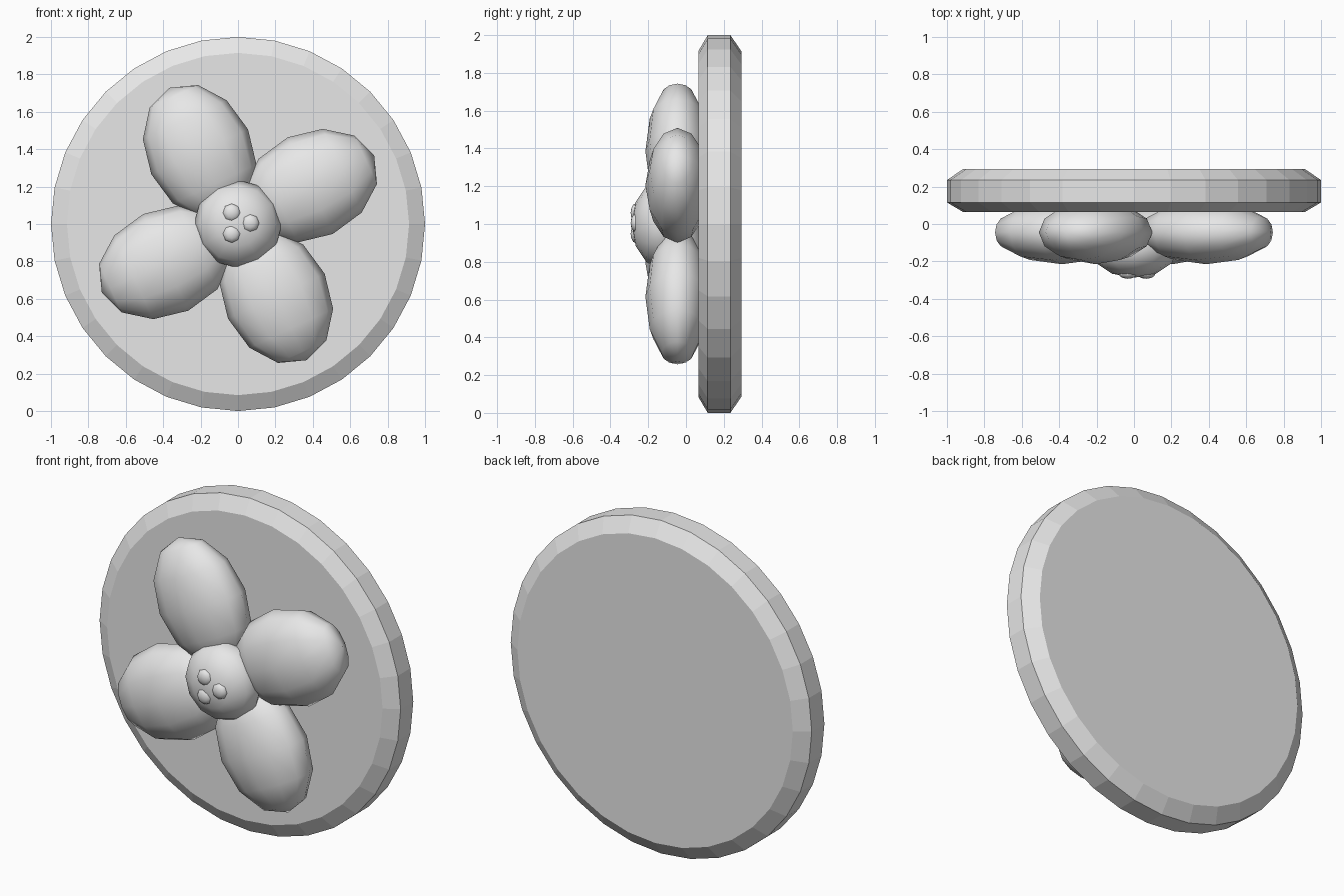
import bpy
import bmesh
import math
from mathutils import Matrix, Vector

cube = bpy.data.objects.get("Cube")
if cube:
    bpy.data.objects.remove(cube, do_unlink=True)

grey = bpy.data.materials.new("light_grey")
grey.use_nodes = True
grey.diffuse_color = (0.8, 0.8, 0.8, 1)
grey.node_tree.nodes["Principled BSDF"].inputs["Base Color"].default_value = (0.8, 0.8, 0.8, 1)

# Turns a z axis to point along -y, toward the front
FACE_FRONT = Matrix.Rotation(math.pi / 2, 4, 'X')


def add_object(name, bm, smooth):
    bmesh.ops.recalc_face_normals(bm, faces=bm.faces)
    for face in bm.faces:
        face.smooth = smooth
    mesh = bpy.data.meshes.new(name)
    bm.to_mesh(mesh)
    bm.free()
    mesh.materials.append(grey)
    obj = bpy.data.objects.new(name, mesh)
    bpy.context.collection.objects.link(obj)
    return obj


def ellipsoid(name, centre, radii, turn, segments, rings):
    """Smooth low-poly ellipsoid: scaled, then turned, then moved."""
    bm = bmesh.new()
    bmesh.ops.create_uvsphere(bm, u_segments=segments, v_segments=rings, radius=1)
    matrix = Matrix.Translation(centre) @ turn @ Matrix.Diagonal((*radii, 1))
    bmesh.ops.transform(bm, matrix=matrix, verts=bm.verts)
    return add_object(name, bm, True)


# Backing disc: chamfered profile of (radius, y) lofted around the y axis
def backing_disc(profile, sides=32):
    bm = bmesh.new()
    loops = []
    for radius, y in profile:
        angles = [math.tau * i / sides for i in range(sides)]
        loops.append([bm.verts.new((radius * math.cos(a), y, 1 + radius * math.sin(a)))
                      for a in angles])
    for near, far in zip(loops, loops[1:]):
        for i in range(sides):
            j = (i + 1) % sides
            bm.faces.new((near[i], near[j], far[j], far[i]))
    bm.faces.new(loops[0])
    bm.faces.new(loops[-1])
    return add_object("backing_disc", bm, False)


backing_disc([(0.915, 0.065), (1, 0.115), (1, 0.235), (0.915, 0.293)])

# Four petals, each a quarter turn from the last, long axis pointing outward
for i in range(4):
    quarter = Matrix.Rotation(-i * math.pi / 2, 4, 'Y')
    offset = quarter @ Vector((0.386, 0, 0.205))
    lean = Matrix.Rotation(math.radians(-25), 4, 'Y')
    lay_out = Matrix.Rotation(math.pi / 2, 4, 'Y')
    ellipsoid(f"petal_{i + 1}", offset + Vector((0, -0.045, 1)),
              (0.285, 0.17, 0.378), quarter @ lean @ lay_out, 12, 6)

# Domed flower centre
ellipsoid("flower_centre", (0, -0.13, 1), (0.235, 0.235, 0.157), FACE_FRONT, 12, 6)

# Three small stamen buds on the dome
for i, (x, z) in enumerate([(-0.033, 1.06), (0.065, 1.005), (-0.033, 0.948)]):
    ellipsoid(f"stamen_{i + 1}", (x, -0.264, z), (0.05, 0.05, 0.029), FACE_FRONT, 8, 6)
